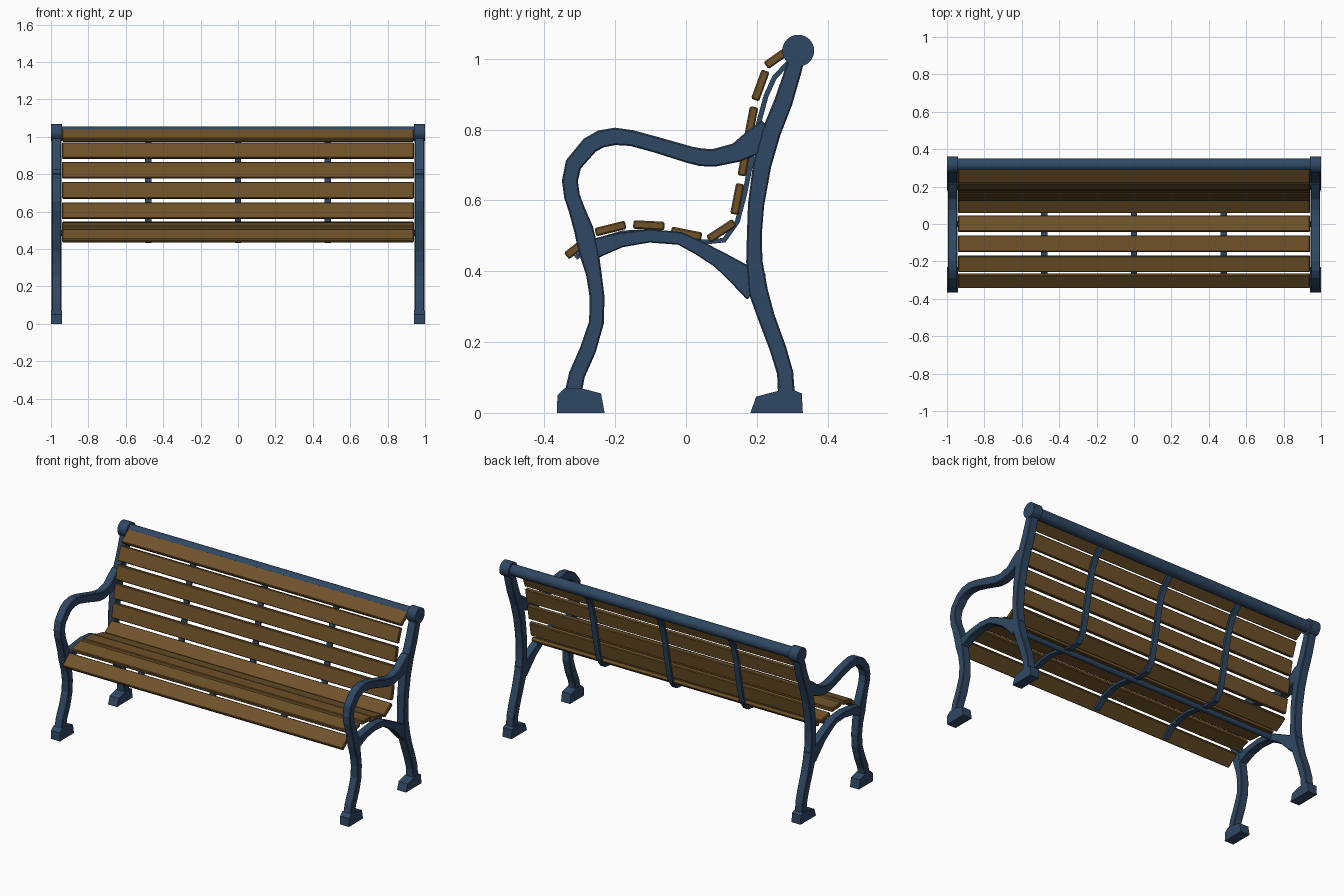
import bpy, bmesh, math
from mathutils import Vector

if "Cube" in bpy.data.objects:
    bpy.data.objects.remove(bpy.data.objects["Cube"])


def material(name, rgb):
    m = bpy.data.materials.new(name)
    m.diffuse_color = (*rgb, 1)
    m.use_nodes = True
    m.node_tree.nodes["Principled BSDF"].inputs["Base Color"].default_value = m.diffuse_color
    return m


IRON = material("blue iron", (0.028, 0.065, 0.125))
WOOD = material("wood", (0.16, 0.085, 0.022))


def finish(name, bm, mat, mirror=False, bevel=0):
    bmesh.ops.recalc_face_normals(bm, faces=bm.faces)
    mesh = bpy.data.meshes.new(name)
    bm.to_mesh(mesh)
    bm.free()
    ob = bpy.data.objects.new(name, mesh)
    bpy.context.collection.objects.link(ob)
    mesh.materials.append(mat)
    if bevel:
        b = ob.modifiers.new("bevel", 'BEVEL')
        b.width, b.segments = bevel, 1
    if mirror:
        ob.modifiers.new("mirror", 'MIRROR').use_mirror_merge = False
    return ob


def prism(name, outline, x0, x1, mat, **kw):
    """Extrude a (y, z) outline along x."""
    bm = bmesh.new()
    f = bm.faces.new([bm.verts.new((x0, y, z)) for y, z in outline])
    r = bmesh.ops.extrude_face_region(bm, geom=[f])
    bmesh.ops.translate(bm, vec=(x1 - x0, 0, 0),
                        verts=[v for v in r['geom'] if isinstance(v, bmesh.types.BMVert)])
    return finish(name, bm, mat, **kw)


def ribbon(name, path, x0, x1, mat, **kw):
    """Bar of rectangular section along (y, z, width) points."""
    bm = bmesh.new()
    rings = []
    for i, (y, z, w) in enumerate(path):
        a, b = path[max(i - 1, 0)], path[min(i + 1, len(path) - 1)]
        t = Vector((b[0] - a[0], b[1] - a[1])).normalized()
        n = Vector((-t.y, t.x)) * w / 2
        rings.append([bm.verts.new(p) for p in (
            (x0, y + n.x, z + n.y), (x1, y + n.x, z + n.y),
            (x1, y - n.x, z - n.y), (x0, y - n.x, z - n.y))])
    for r, s in zip(rings, rings[1:]):
        for k in range(4):
            bm.faces.new((r[k], r[(k + 1) % 4], s[(k + 1) % 4], s[k]))
    bm.faces.new(rings[0])
    bm.faces.new(rings[-1])
    return finish(name, bm, mat, **kw)


def rod(name, y, z, r, x0, x1, sides, **kw):
    pts = [(y + r * math.cos(2 * math.pi * k / sides),
            z + r * math.sin(2 * math.pi * k / sides)) for k in range(sides)]
    ob = prism(name, pts, x0, x1, IRON, **kw)
    bpy.context.view_layer.objects.active = ob
    ob.select_set(True)
    bpy.ops.object.shade_smooth_by_angle(angle=math.radians(35))
    ob.select_set(False)


# Front leg sweeping up into the armrest
ribbon("front_leg_and_arm", [
    (-.32, .05, .048), (-.308, .108, .046), (-.277, .178, .046), (-.253, .255, .042),
    (-.251, .326, .042), (-.26, .391, .044), (-.275, .456, .056), (-.289, .518, .055),
    (-.309, .575, .046), (-.322, .612, .045), (-.328, .655, .045), (-.318, .702, .048),
    (-.272, .756, .05), (-.24, .774, .05), (-.2, .781, .049), (-.153, .776, .045),
    (-.083, .757, .045), (.01, .729, .048), (.042, .722, .05), (.077, .72, .05),
    (.142, .735, .055), (.195, .766, .075), (.235, .805, .06)],
    .945, .995, IRON, mirror=True, bevel=.004)

# Back post and rear leg
ribbon("back_post", [
    (.314, 1.01, .045), (.304, .97, .047), (.275, .878, .052), (.241, .793, .054),
    (.215, .70, .052), (.198, .589, .046), (.193, .504, .042), (.193, .428, .046),
    (.204, .343, .055), (.227, .27, .048), (.26, .181, .047), (.28, .113, .046),
    (.284, .045, .048)], .944, .996, IRON, mirror=True, bevel=.004)

# Curved seat rail between the legs
ribbon("seat_rail", [
    (-.27, .46, .06), (-.235, .472, .052), (-.182, .489, .042), (-.103, .5, .038),
    (-.018, .493, .037), (.035, .467, .041), (.094, .433, .048), (.15, .392, .068),
    (.2, .355, .09)], .946, .994, IRON, mirror=True, bevel=.003)

# Feet
prism("front_foot", [(-.365, 0), (-.23, 0), (-.24, .055), (-.29, .068),
                     (-.342, .07), (-.363, .05)], .94, 1.0, IRON, mirror=True)
prism("back_foot", [(.182, 0), (.33, 0), (.327, .055), (.305, .064),
                    (.26, .062), (.198, .046)], .94, 1.0, IRON, mirror=True)

# Round caps, top rail and under-seat tie rod
rod("post_cap", .317, 1.023, .045, .94, 1.0, 32, mirror=True)
rod("top_rail", .317, 1.023, .033, -.95, .95, 24)
rod("under_seat_rod", 0, .485, .016, -.95, .95, 16)

# Bent straps carrying the slats
STRAP = [(-.312, .438), (-.25, .487), (-.18, .508), (-.105, .512), (-.02, .497),
         (.05, .482), (.108, .488), (.145, .54), (.166, .62), (.182, .7),
         (.203, .81), (.226, .895), (.25, .948), (.3, 1.0)]
for x in (-.48, 0, .48):
    ribbon("slat_strap", [(y, z, .014) for y, z in STRAP], x - .017, x + .017, IRON)

# Wooden slats: centre y, centre z, tilt in degrees
SLATS = [(-.303, .47, 38), (-.213, .521, 14), (-.105, .53, -3), (.001, .506, -11),
         (.1, .514, 33), (.145, .604, 79), (.165, .713, 80), (.184, .821, 79),
         (.21, .925, 70), (.262, 1.006, 35)]
for i, (y, z, a) in enumerate(SLATS):
    u = Vector((math.cos(math.radians(a)), math.sin(math.radians(a)))) * .044
    v = Vector((-u.y, u.x)).normalized() * .012
    c = Vector((y, z))
    prism("seat_slat" if i < 5 else "back_slat",
          [c - u - v, c + u - v, c + u + v, c - u + v], -.94, .94, WOOD, bevel=.004)
